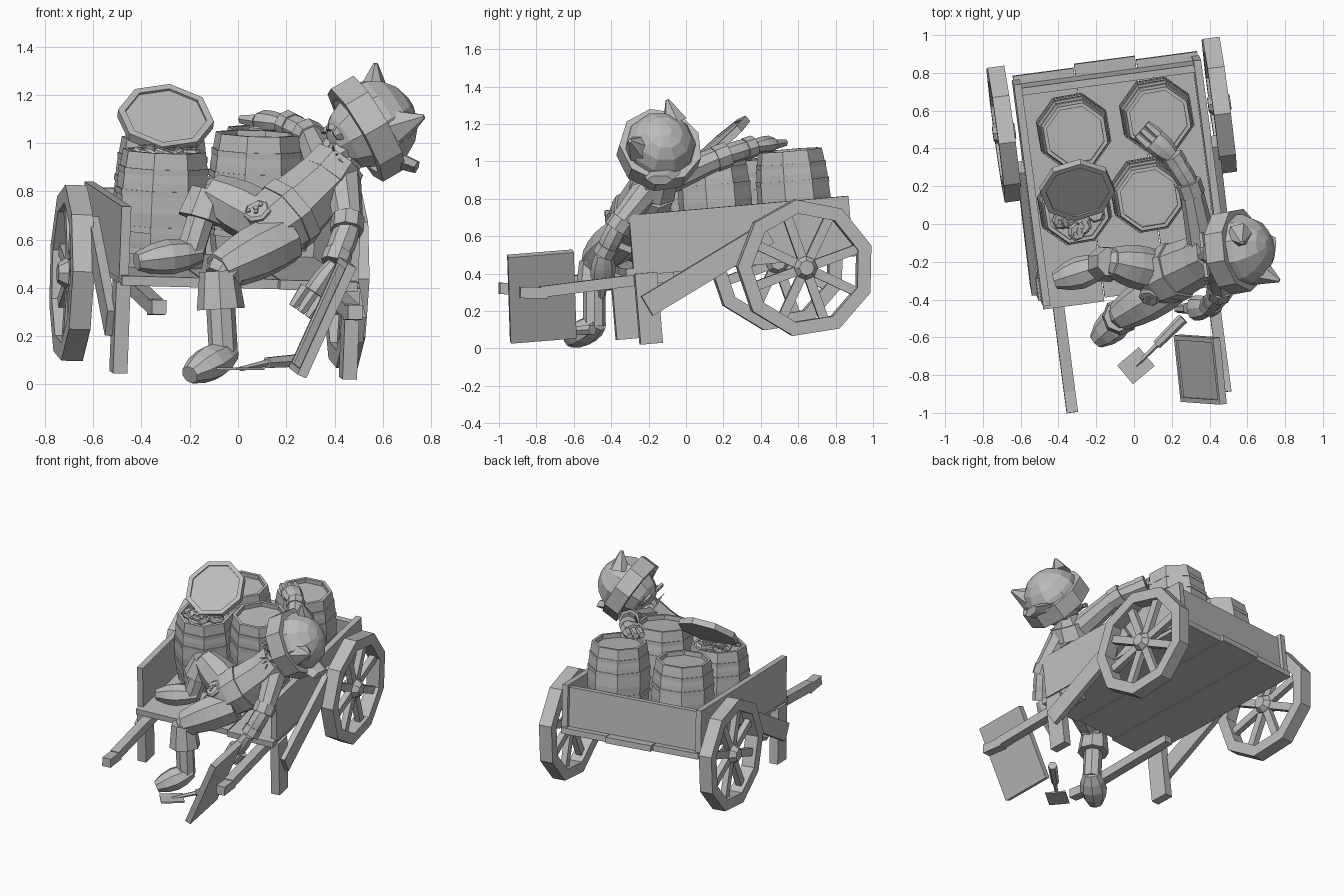
import bpy, bmesh, random
from math import sin, cos, tau, pi, radians, sqrt
from mathutils import Matrix, Vector

cube = bpy.data.objects.get("Cube")
if cube:
    bpy.data.objects.remove(cube, do_unlink=True)
random.seed(4)

GREY = (0.5, 0.5, 0.5, 1)
clay = bpy.data.materials.new("clay_grey")
clay.use_nodes = True
clay.diffuse_color = GREY
clay.node_tree.nodes["Principled BSDF"].inputs["Base Color"].default_value = GREY


def move(x, y, z):
    return Matrix.Translation((x, y, z))


def turn(degrees, axis):
    return Matrix.Rotation(radians(degrees), 4, axis)


def aim(position, axis):
    return Matrix.Translation(position) @ axis.to_track_quat('Z', 'Y').to_matrix().to_4x4()


def finish(name, bm, frame):
    bmesh.ops.recalc_face_normals(bm, faces=bm.faces)
    bm.transform(frame)
    mesh = bpy.data.meshes.new(name)
    bm.to_mesh(mesh)
    bm.free()
    mesh.materials.append(clay)
    bpy.context.collection.objects.link(bpy.data.objects.new(name, mesh))


def box(name, frame, width, depth, height):
    bm = bmesh.new()
    bmesh.ops.create_cube(bm, size=1)
    bm.transform(Matrix.Diagonal((width, depth, height, 1)))
    finish(name, bm, frame)


def lathe(name, frame, profile, sides=8, closed=False):
    """Turn (radius, height) pairs round the local z axis."""
    bm = bmesh.new()
    angles = [tau * i / sides for i in range(sides)]
    rings = [[bm.verts.new((r * cos(a), r * sin(a), z)) for a in angles] for r, z in profile]
    if closed:
        rings.append(rings[0])
    else:
        bm.faces.new(rings[0])
        bm.faces.new(rings[-1])
    for low, high in zip(rings, rings[1:]):
        for i in range(sides):
            bm.faces.new((low[i - 1], low[i], high[i], high[i - 1]))
    finish(name, bm, frame)


def hoop(name, frame, outer, inner, depth, sides=8):
    half = depth / 2
    lathe(name, frame, [(outer, -half), (outer, half), (inner, half), (inner, -half)], sides, True)


def limb(name, start, end, first, last, bulge=0, flat=1, sides=8):
    """Tapered, slightly swollen tube between two points."""
    start, end = Vector(start), Vector(end)
    span = end - start
    steps = [i / 4 for i in range(5)]
    profile = [(first + (last - first) * t + bulge * sin(pi * t), span.length * t) for t in steps]
    lathe(name, aim(start, span) @ Matrix.Diagonal((1, flat, 1, 1)), profile, sides)


def biscuit(name, frame, radius):
    lathe(name, frame, [(radius, -0.01), (radius, 0), (radius * 0.8, 0.01)], 7)
    for k in range(5):
        chip = turn(k * 140, 'Z') @ move(radius * k / 7, 0, 0.01)
        box(f"{name}_chip_{k}", frame @ chip, 0.015, 0.015, 0.015)


# Cart frame: turned, nose down and leaning a little
CART = move(-0.07, 0.21, 0.49) @ turn(7.5, 'Z') @ turn(5, 'X') @ turn(1.5, 'Y')
UP = CART.to_3x3() @ Vector((0, 0, 1))
LENGTH, HALF, THICK = 1.25, 0.5, 0.04
AXLE = CART @ move(0, 0.35, -0.075)

# Cart floor and back
for i in (-1, 0, 1):
    plank = move(i * HALF * 0.66, THICK * (1 - abs(i) / 2), -THICK / 2)
    box(f"floor_plank_{i}", CART @ plank, HALF * 0.65, LENGTH, THICK)
box("back_board", CART @ move(0, 0.58, 0.13), HALF * 1.9, THICK, 0.27)

# Cart sides, legs, shafts and wheels
for side, s in (("right", -1), ("left", 1)):
    edge = CART @ move(s * HALF, 0, 0)
    box(side + "_side_board", edge @ move(-s * THICK / 2, 0.03, 0.135), THICK, LENGTH * 0.95, 0.3)
    box(side + "_leg", edge @ move(-s * 0.02, -HALF, -0.22), 0.06, 0.12, 0.38)
    box(side + "_brace", edge @ move(s * THICK / 2, -0.17, -0.04) @ turn(26, 'X'), THICK, 0.76, 0.12)
    shaft = CART @ move(s * 0.41, -0.7, -0.072) @ turn(2, 'X')
    box(side + "_shaft", shaft, 0.06, 0.72, 0.06)
    box(side + "_grip", shaft @ move(0, -0.4, 0) @ turn(-8, 'X'), 0.06, 0.15, 0.06)
    wheel = AXLE @ move(s * 0.575, 0, 0) @ turn(90, 'Y') @ turn(24, 'Z')
    hoop(side + "_wheel_rim", wheel, 0.37, 0.295, 0.09, 9)
    limb(side + "_wheel_hub", wheel @ Vector((0, 0, -0.06)), wheel @ Vector((0, 0, 0.06)), 0.04, 0.04, 0.03)
    for k in range(8):
        box(f"{side}_spoke_{k}", wheel @ turn(k * 45 - 9, 'Z') @ move(0.17, 0, 0), 0.27, 0.05, THICK)


def barrel(name, x, y, top, biscuits=0):
    height, rim = HALF, 0.176
    base = aim(Vector((x, y, top)) - UP * height, UP) @ turn(8, 'Z')

    def radius(t):
        return rim + 0.026 * sin(pi * t)

    staves = [(radius(i / 4), height * i / 4) for i in range(5)]
    lathe(name, base, staves + [(rim - 0.02, height), (rim - 0.02, height - 0.03)])
    for k, t in enumerate((0.18, 0.36, 0.66, 0.84)):
        band = radius(t) + 0.003
        hoop(f"{name}_hoop_{k}", base @ move(0, 0, t * height), band, band - 0.02, 0.025)
    for k in range(biscuits):
        tilt = turn(random.uniform(-25, 25), 'X') @ turn(k * 140, 'Z')
        place = turn(k * 140, 'Z') @ move(THICK * 0.8 * sqrt(k), 0, height)
        biscuit(f"{name}_biscuit_{k}", base @ place @ tilt, 0.05)


# Barrels, with one lid resting open
barrel("back_right_barrel", -0.31, 0.47, 1.02)
barrel("back_left_barrel", 0.13, 0.555, 1.06)
barrel("front_left_barrel", 0.08, 0.135, 1.04)
barrel("front_right_barrel", -0.305, 0.07, 0.97, 14)
lid = move(-0.3, 0.18, 1.1) @ turn(7, 'Y') @ turn(41, 'X')
hoop("lid_rim", lid, 0.2, 0.17, THICK)
limb("lid_panel", lid @ Vector((0, 0, -0.02)), lid @ Vector((0, 0, 0.01)), 0.18, 0.18)

# Trunk
hips, waist = Vector((0.08, -0.32, 0.61)), Vector((0.22, -0.25, 0.71))
chest, neck = Vector((0.37, -0.18, 0.85)), Vector((0.46, -0.14, 0.97))
limb("pelvis", hips, waist, 0.11, 0.15, 0.02)
limb("belt", waist.lerp(hips, 0.2), waist.lerp(chest, 0.1), 0.16, 0.16)
limb("ribs", waist, chest, 0.15, 0.13)
limb("collar", chest, chest.lerp(neck, 0.6), 0.135, 0.12)
limb("neck", chest, neck, 0.12, 0.08)
biscuit("belly_biscuit", aim(Vector((0.08, -0.39, 0.72)), Vector((-0.3, -0.7, 0.7))), 0.06)

# Limb joints: the left leg hangs off the cart, the right arm lies on a barrel
JOINTS = {
    "left": dict(hip=(0.2, -0.32, 0.61), knee=(-0.08, -0.49, 0.47), ankle=(-0.06, -0.49, 0.12),
                 toe=(-0.2, -0.62, 0.04), shoulder=(0.43, -0.19, 0.87), elbow=(0.46, -0.36, 0.66),
                 wrist=(0.4, -0.44, 0.5), fingers=(0.26, -0.45, 0.3)),
    "right": dict(hip=(0.12, -0.25, 0.67), knee=(-0.12, -0.2, 0.8), ankle=(-0.2, -0.23, 0.54),
                  toe=(-0.42, -0.3, 0.51), shoulder=(0.36, -0.1, 0.9), elbow=(0.3, 0.2, 1.03),
                  wrist=(0.2, 0.36, 1.08), fingers=(0.04, 0.5, 1.1)),
}
for side, points in JOINTS.items():
    j = {key: Vector(value) for key, value in points.items()}
    # Legs in short trousers
    limb(side + "_thigh", j["hip"], j["knee"], 0.11, 0.08, 0.02)
    limb(side + "_knee", j["knee"].lerp(j["hip"], 0.2), j["knee"].lerp(j["ankle"], 0.1), 0.08, 0.07, 0.01)
    limb(side + "_trouser_cuff", j["knee"], j["knee"].lerp(j["ankle"], 0.45), 0.08, 0.1)
    limb(side + "_shin", j["knee"], j["ankle"], 0.06, 0.06)
    heel = j["ankle"].lerp(j["toe"], -0.2)
    limb(side + "_foot", heel, j["toe"], 0.05, 0.045, 0.04, 0.85)
    # Arms with rolled sleeves
    limb(side + "_upper_arm", j["shoulder"], j["elbow"], 0.08, 0.06)
    limb(side + "_sleeve_cuff", j["elbow"].lerp(j["shoulder"], 0.15), j["elbow"].lerp(j["wrist"], 0.15), 0.07, 0.07)
    limb(side + "_forearm", j["elbow"], j["wrist"], 0.05, 0.045, 0.01)
    limb(side + "_wrist_cuff", j["wrist"].lerp(j["elbow"], 0.3), j["wrist"], 0.06, 0.06)
    reach = j["fingers"] - j["wrist"]
    knuckles = j["wrist"] + reach * 0.6
    limb(side + "_palm", j["wrist"], knuckles, 0.045, 0.065, 0.01, 0.7)
    spread = reach.cross(Vector((0, 1, 0) if side == "left" else (0, 0, 1))).normalized() * THICK
    for k in (-1, 0, 1):
        limb(f"{side}_finger_{k}", knuckles + spread * k, j["fingers"] + spread * k, 0.03, 0.02, sides=6)
biscuit("grasped_biscuit", move(0.1, 0.44, 1.07) @ turn(10, 'X'), 0.06)

# Head and hood; local z points out of the face
HEAD = aim(Vector((0.55, -0.14, 1.07)), Vector((-0.83, -0.15, -0.48)))
dome = [(0.195 * cos(a), -0.195 * sin(a)) for a in (i * pi / 9 for i in range(5))]
lathe("hood_dome", HEAD, [(0.195, THICK)] + dome, 10)
lathe("face", HEAD, [(r * 0.85, -z) for r, z in dome], 9)
hoop("hood_brim", HEAD @ move(0, 0, 0.02), 0.225, 0.18, 0.11, 9)
limb("hood_flap", (0.58, -0.12, 0.96), (0.74, -0.14, 0.9), 0.12, 0.07, flat=0.4, sides=6)
limb("right_ear", (0.56, -0.06, 1.21), (0.57, -0.1, 1.33), 0.07, 0.01, sides=6)
limb("left_ear", (0.66, -0.25, 1.07), (0.77, -0.3, 1.11), 0.08, 0.01, sides=6)

# Facial features, mirrored about the muzzle line
chin = (HEAD.to_3x3().inverted() @ Vector((0.4, 0, -0.75))).to_2d().to_3d().normalized()
cross = Vector((0, 0, 1)).cross(chin)
front = Vector((0, 0, 0.2))
limb("nose", HEAD @ (front * 0.9 - chin * 0.03), HEAD @ (front * 1.2), 0.03, 0.02, sides=6)
for side, s in (("right", -1), ("left", 1)):
    cheek = front + cross * s * THICK + chin * 0.03
    limb(side + "_muzzle", HEAD @ (cheek - front / 4), HEAD @ (cheek + front / 8), 0.05, 0.03, 0.01, sides=7)
    eye = front * 0.7 + cross * s * 0.08 - chin * THICK
    limb(side + "_eye", HEAD @ eye, HEAD @ (eye + front / 8), 0.04, 0.02, sides=7)
    brow = eye + front / 9 - chin * THICK
    limb(side + "_brow", HEAD @ (brow - cross * THICK), HEAD @ (brow + cross * THICK), 0.015, 0.015, sides=5)
    for k in (-1, 0, 1):
        tip = cheek + cross * s * 0.11 + chin * k * THICK
        limb(f"{side}_whisker_{k}", HEAD @ cheek, HEAD @ tip, 0.006, 0.003, sides=4)

# Tray leaning on the shaft
tray = move(0.355, -0.77, 0.275) @ turn(8, 'Z') @ turn(-66, 'Y') @ turn(-5, 'Z')
box("tray_base", tray, 0.47, 0.33, 0.03)
for s in (-1, 1):
    box(f"tray_end_{s}", tray @ move(s * 0.24, 0, 0.005), 0.025, 0.35, THICK)
    box(f"tray_edge_{s}", tray @ move(0, s * 0.165, 0.005), 0.5, 0.025, THICK)

# Dropped spade
grip, joint, blade = Vector((0.26, -0.5, 0.1)), Vector((0.12, -0.64, 0.09)), Vector((0.01, -0.75, 0.065))
limb("spade_grip", grip, joint, 0.03, 0.025, sides=6)
limb("spade_shaft", joint, blade, 0.015, 0.01, sides=5)
box("spade_blade", Matrix.Translation(blade) @ turn(40, 'Z'), 0.15, 0.13, 0.01)
